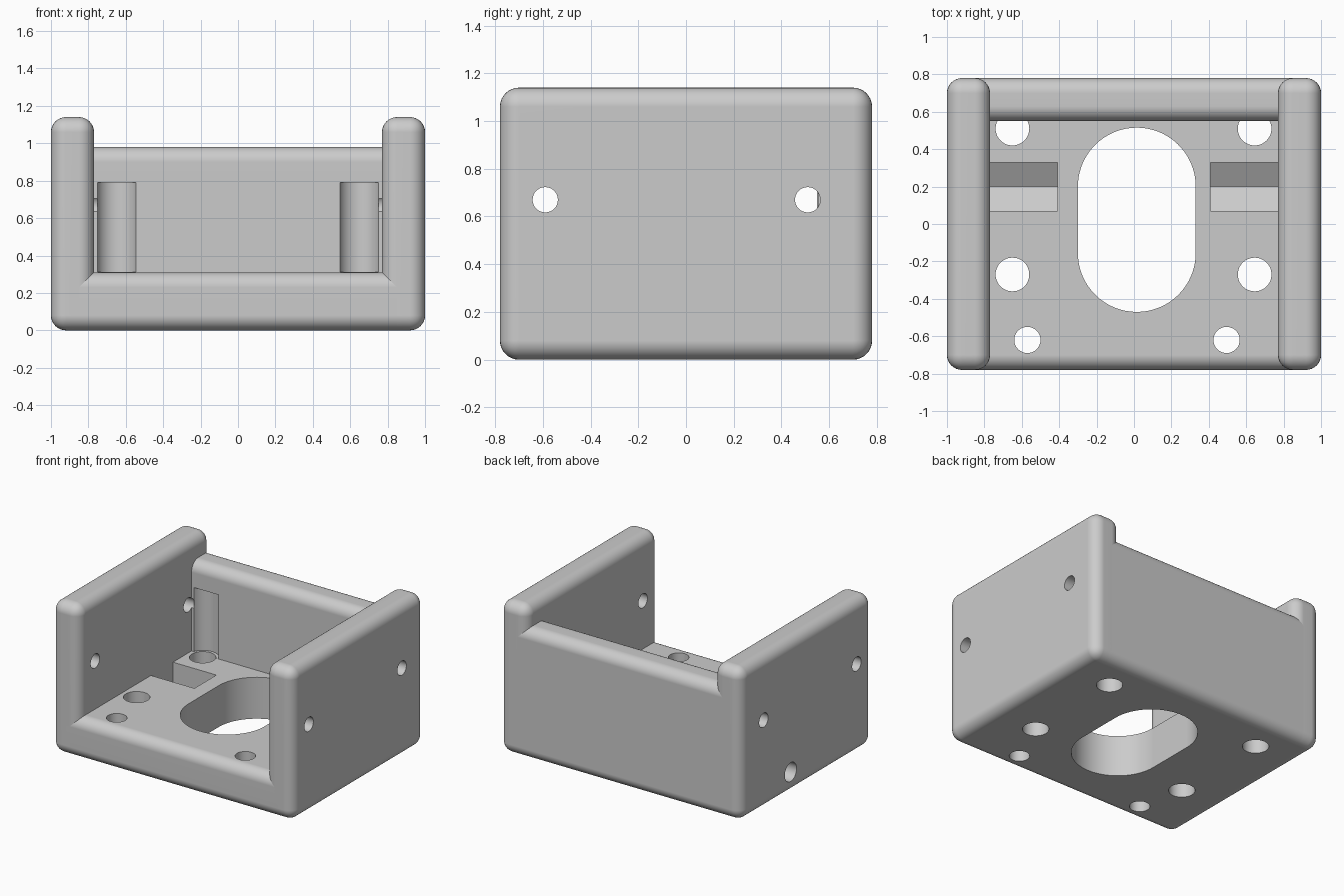
import bpy, bmesh, math
from mathutils import Matrix

default = bpy.data.objects.get("Cube")
if default:
    bpy.data.objects.remove(default, do_unlink=True)

grey = bpy.data.materials.new("plain_grey")
grey.use_nodes = True
colour = (0.6, 0.6, 0.6, 1)
grey.diffuse_color = colour
grey.node_tree.nodes["Principled BSDF"].inputs["Base Color"].default_value = colour

ROUND = 0.08
W, D, H = 1.0, 0.78, 1.14      # half width, half depth, wall height
INNER = 0.77                   # inner face of the side walls
BACK = 0.55                    # inner face of the back wall
FLOOR = 0.31                   # top of the floor


def finish(name, bm):
    bmesh.ops.recalc_face_normals(bm, faces=bm.faces)
    mesh = bpy.data.meshes.new(name)
    bm.to_mesh(mesh)
    bm.free()
    mesh.materials.append(grey)
    obj = bpy.data.objects.new(name, mesh)
    bpy.context.collection.objects.link(obj)
    return obj


def prism(points, axis, start, end):
    """Extrude a profile: (x, y) points along Z, or (y, z) points along X."""
    bm = bmesh.new()
    if axis == "Z":
        verts = [bm.verts.new((a, b, start)) for a, b in points]
        shift = (0, 0, end - start)
    else:
        verts = [bm.verts.new((start, a, b)) for a, b in points]
        shift = (end - start, 0, 0)
    face = bm.faces.new(verts)
    grown = bmesh.ops.extrude_face_region(bm, geom=[face])["geom"]
    moved = [v for v in grown if isinstance(v, bmesh.types.BMVert)]
    bmesh.ops.translate(bm, verts=moved, vec=shift)
    return bm


def circle(a, b, r, n=48, first=0.0, sweep=2 * math.pi):
    return [(a + r * math.cos(first + sweep * i / n),
             b + r * math.sin(first + sweep * i / n)) for i in range(n)]


def round_edges(bm, edges):
    bmesh.ops.bevel(bm, geom=edges, offset=ROUND, segments=8, profile=0.5,
                    affect="EDGES", clamp_overlap=True)


# Side walls: slabs rounded on every edge
def side_wall(name, side):
    bm = bmesh.new()
    size = Matrix.Diagonal((W - INNER, 2 * D, H, 1))
    place = Matrix.Translation((side * (W + INNER) / 2, 0, H / 2))
    bmesh.ops.create_cube(bm, size=1, matrix=place @ size)
    round_edges(bm, bm.edges[:])
    return finish(name, bm)


left_wall = side_wall("left_wall", 1)
right_wall = side_wall("right_wall", -1)

# Floor and back wall: one L profile running between the side walls
TOP = 0.98
profile = [(-D, 0), (D, 0), (D, TOP), (BACK, TOP), (BACK, FLOOR), (-D, FLOOR)]
bm = prism(profile, "X", -0.88, 0.88)
inner_corner = (BACK, FLOOR)
long_edges = []
for e in bm.edges:
    a, b = e.verts[0].co, e.verts[1].co
    at_corner = abs(a.y - inner_corner[0]) + abs(a.z - inner_corner[1]) < 0.001
    if abs(a.x - b.x) > 1 and not at_corner:
        long_edges.append(e)
round_edges(bm, long_edges)
floor_and_back = finish("floor_and_back", bm)

cutters = {left_wall: [], right_wall: [], floor_and_back: []}


def cut(bm, *parts):
    cutter = finish("cutter", bm)
    cutter.hide_render = True
    for part in parts:
        cutters[part].append(cutter)


# Oval opening through the floor
oval = (circle(0.015, 0.2, 0.315, 40, 0, math.pi * 40 / 39)
        + circle(0.015, -0.155, 0.315, 40, math.pi, math.pi * 40 / 39))
cut(prism(oval, "Z", -0.1, 0.5), floor_and_back)

# Floor screw holes
for x, y, r in [(0.645, -0.27, 0.09), (-0.65, -0.27, 0.09),
                (0.495, -0.62, 0.07), (-0.57, -0.62, 0.07),
                (0.645, 0.51, 0.09), (-0.65, 0.51, 0.09)]:
    cut(prism(circle(x, y, r), "Z", -0.1, FLOOR + 0.05), floor_and_back)

for side, wall in ((1, left_wall), (-1, right_wall)):
    # Screw head reliefs in the back wall
    cut(prism(circle(side * 0.648, 0.51, 0.111), "Z", FLOOR + 0.001, 0.79),
        floor_and_back)
    # Nut slots with a V bottom
    slot = [(0.07, 0.5), (0.07, 0.085), (0.2, 0.01), (0.33, 0.085), (0.33, 0.5)]
    cut(prism(slot, "X", side * 0.41, side * INNER), floor_and_back)
    # Side screw holes
    for y in (-0.59, 0.51):
        cut(prism(circle(y, 0.67, 0.053, 32), "X", side * 0.75, side * 1.1),
            wall, floor_and_back)

# Low cross hole reaching the right nut slot
cut(prism(circle(0.19, 0.16, 0.07, 32), "X", -0.74, -1.1),
    right_wall, floor_and_back)

# Apply the cuts
for part, tools in cutters.items():
    for tool in tools:
        mod = part.modifiers.new("cut", "BOOLEAN")
        mod.operation = "DIFFERENCE"
        mod.solver = "EXACT"
        mod.object = tool
bpy.context.view_layer.update()
graph = bpy.context.evaluated_depsgraph_get()
baked = {p: bpy.data.meshes.new_from_object(p.evaluated_get(graph)) for p in cutters}
for part, mesh in baked.items():
    part.modifiers.clear()
    part.data = mesh
for tool in {t for tools in cutters.values() for t in tools}:
    bpy.data.objects.remove(tool, do_unlink=True)

# Smooth rounds, crisp hole rims and flat faces
bpy.ops.object.select_all(action="DESELECT")
for part in cutters:
    part.select_set(True)
    bpy.context.view_layer.objects.active = part
bpy.ops.object.shade_smooth_by_angle(angle=math.radians(30))
for part in cutters:
    weighted = part.modifiers.new("even_shading", "WEIGHTED_NORMAL")
    weighted.keep_sharp = True
